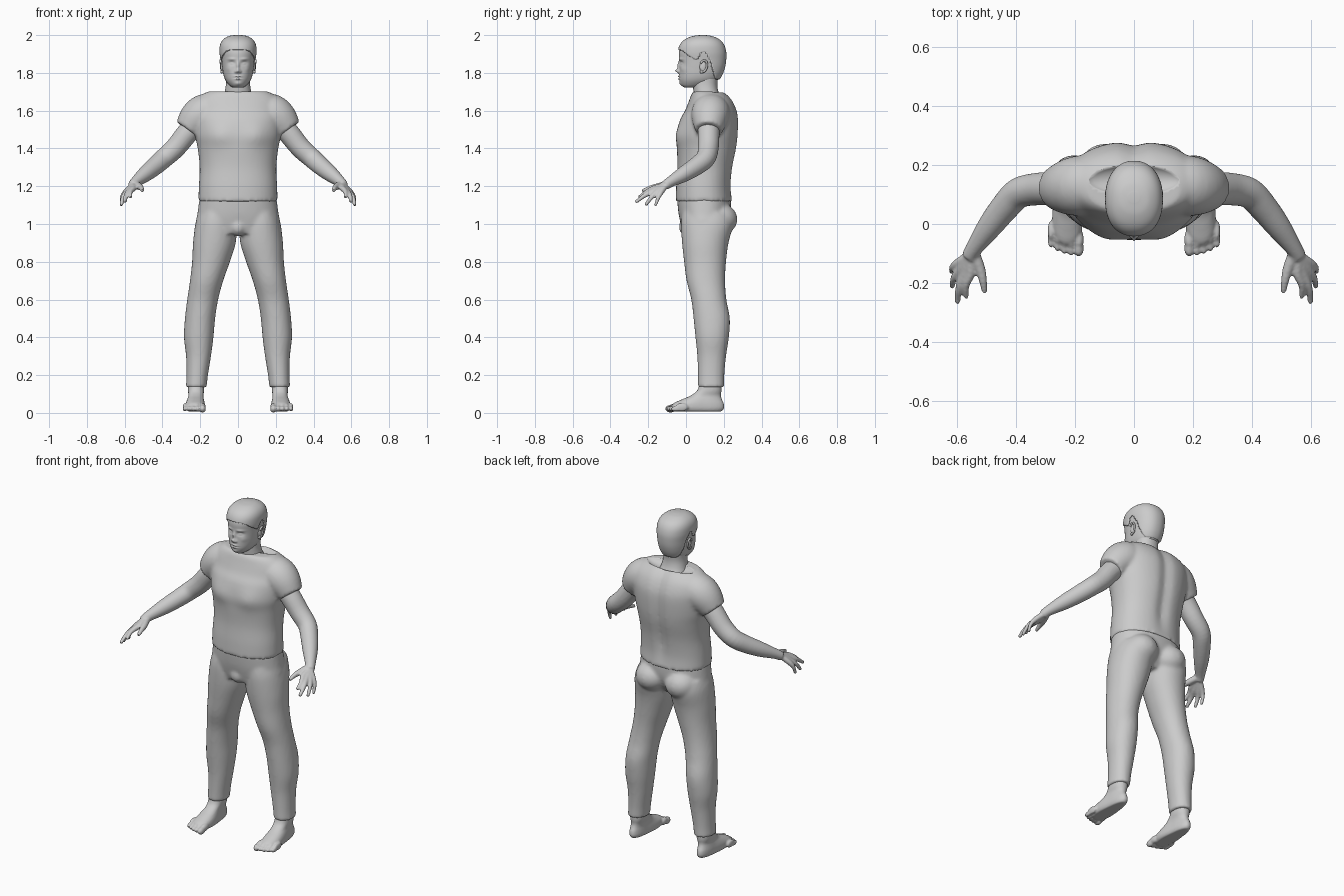
import bpy, bmesh, math
from mathutils import Vector, Matrix

if "Cube" in bpy.data.objects:
    bpy.data.objects.remove(bpy.data.objects["Cube"])

grey = bpy.data.materials.new("plain grey")
grey.diffuse_color = (0.6, 0.6, 0.6, 1)
grey.use_nodes = True
grey.node_tree.nodes["Principled BSDF"].inputs["Base Color"].default_value = grey.diffuse_color


def spline(keys, steps):
    """Catmull-Rom interpolation through tuples of any length."""
    out = []
    for i in range(len(keys) - 1):
        p = [keys[min(max(j, 0), len(keys) - 1)] for j in (i - 1, i, i + 1, i + 2)]
        for k in range(steps):
            t = k / steps
            out.append([0.5 * (2 * b + (c - a) * t + (2 * a - 5 * b + 4 * c - d) * t * t
                               + (3 * b - a - 3 * c + d) * t ** 3) for a, b, c, d in zip(*p)])
    return out + [list(keys[-1])]


def skin(bm, rings):
    """Join rings of points with quads and cap both ends."""
    vs = [[bm.verts.new(p) for p in r] for r in rings]
    n = len(vs[0])
    for a, b in zip(vs, vs[1:]):
        for i in range(n):
            bm.faces.new((a[i], a[(i + 1) % n], b[(i + 1) % n], b[i]))
    bm.faces.new(vs[0][::-1])
    bm.faces.new(vs[-1])


def loft(bm, keys, n=40, steps=5, power=2.2, shape=None, grow=0.0):
    """Level oval rings given as (z, centre x, half width, front y, back y)."""
    rings = []
    for z, cx, rx, yf, yb in spline(keys, steps):
        ring = []
        for i in range(n):
            a = 2 * math.pi * i / n
            c, s = math.cos(a), math.sin(a)
            x = cx + (rx + grow) * math.copysign(abs(c) ** (2 / power), c)
            y = (yf + yb) / 2 + ((yb - yf) / 2 + grow) * math.copysign(abs(s) ** (2 / power), s)
            p = Vector((x, y, z))
            ring.append(shape(p) if shape else p)
        rings.append(ring)
    skin(bm, rings)


def tube(bm, keys, n=16, steps=4):
    """Round tube along points given as (x, y, z, radius)."""
    pts = spline(keys, steps)
    rings = []
    for i, p in enumerate(pts):
        t = Vector(pts[min(i + 1, len(pts) - 1)][:3]) - Vector(pts[max(i - 1, 0)][:3])
        u = t.cross(Vector((0.31, 0.87, 0.38))).normalized()
        v = t.normalized().cross(u)
        rings.append([Vector(p[:3]) + p[3] * (u * math.cos(a) + v * math.sin(a))
                      for a in (2 * math.pi * k / n for k in range(n))])
    skin(bm, rings)


def ball(bm, centre, radii):
    m = Matrix.Translation(centre) @ Matrix.Diagonal((*radii, 1))
    bmesh.ops.create_uvsphere(bm, u_segments=24, v_segments=16, radius=1, matrix=m)


def finish(bm, name, voxel=None, smooth=4, mirror=False):
    bmesh.ops.recalc_face_normals(bm, faces=bm.faces)
    for f in bm.faces:
        f.smooth = True
    me = bpy.data.meshes.new(name)
    bm.to_mesh(me)
    bm.free()
    me.materials.append(grey)
    ob = bpy.data.objects.new(name, me)
    bpy.context.collection.objects.link(ob)
    if voxel:
        r = ob.modifiers.new("blend", 'REMESH')
        r.mode, r.voxel_size, r.use_smooth_shade = 'VOXEL', voxel, True
        s = ob.modifiers.new("soften", 'SMOOTH')
        s.factor, s.iterations = 0.5, smooth
    if mirror:
        ob.modifiers.new("both sides", 'MIRROR')
    return ob


# Shirt: trunk with spine groove, chest and short sleeves
def trunk(p):
    if p.y > 0.15:
        p.y -= 0.016 * math.exp(-(p.x / 0.035) ** 2) * min(1, max(0, (p.z - 1.12) / 0.15))
    else:
        p.y -= 0.012 * math.exp(-((abs(p.x) - 0.1) / 0.06) ** 2 - ((p.z - 1.47) / 0.06) ** 2)
    return p

bm = bmesh.new()
loft(bm, [(1.12, 0, .21, -.055, .245), (1.20, 0, .207, -.052, .24), (1.30, 0, .203, -.045, .25),
          (1.40, 0, .213, -.048, .27), (1.47, 0, .228, -.05, .278), (1.55, 0, .235, -.032, .28),
          (1.60, 0, .235, -.005, .272), (1.65, 0, .225, .015, .25), (1.685, 0, .19, .028, .22),
          (1.702, 0, .155, .04, .19)], n=64, shape=trunk)
for s in (-1, 1):
    tube(bm, [(s * .12, .135, 1.60, .095), (s * .18, .13, 1.585, .102),
              (s * .225, .125, 1.55, .094), (s * .268, .12, 1.497, .072)], n=32)
shirt = finish(bm, "shirt", .01, 4)

# Neck opening
bm = bmesh.new()
ball(bm, (0, .15, 1.715), (.165, .055, .045))
cutter = finish(bm, "neckline_cutter")
cutter.hide_render = True
cutter.display_type = 'WIRE'
cut = shirt.modifiers.new("neckline", 'BOOLEAN')
cut.object, cut.operation = cutter, 'DIFFERENCE'

# Trousers: hips, legs and seat
bm = bmesh.new()
loft(bm, [(.95, 0, .19, -.015, .18), (1.0, 0, .222, -.028, .215), (1.06, 0, .214, -.04, .235),
          (1.14, 0, .203, -.048, .238)], n=64)
for s in (-1, 1):
    loft(bm, [(.135, s * .221, .055, .063, .202), (.20, s * .216, .057, .063, .203),
              (.30, s * .209, .066, .06, .212), (.40, s * .208, .078, .05, .227),
              (.50, s * .201, .08, .04, .232), (.60, s * .187, .082, .028, .214),
              (.70, s * .166, .088, .003, .207), (.80, s * .143, .1, -.01, .212),
              (.90, s * .125, .113, -.021, .225), (1.0, s * .116, .11, -.026, .25),
              (1.06, s * .11, .098, -.02, .24)], power=2.1)
    ball(bm, (s * .098, .178, 1.025), (.094, .094, .085))
ball(bm, (0, .01, .985), (.045, .048, .05))
finish(bm, "trousers", .01, 4)

# Arms and hands
bm = bmesh.new()
tube(bm, [(.20, .125, 1.55, .06), (.265, .12, 1.485, .058), (.33, .118, 1.405, .055),
          (.39, .105, 1.35, .052), (.435, .06, 1.31, .049), (.49, -.01, 1.265, .042),
          (.54, -.08, 1.225, .029), (.558, -.11, 1.205, .026)], n=24)
fingers = [((.553, -.165, 1.19), (.568, -.25, 1.14), .012), ((.572, -.165, 1.178), (.598, -.267, 1.115), .0125),
           ((.588, -.152, 1.17), (.616, -.215, 1.098), .012), ((.597, -.132, 1.168), (.618, -.163, 1.095), .011)]
for base, tip, r in fingers:
    b, t = Vector(base), Vector(tip)
    mid = (b + t) / 2 + Vector((.008, 0, .006))
    tube(bm, [(.556, -.105, 1.207, .016), (*b, r + .004), (*mid, r), (*t, r * .75)], n=12)
tube(bm, [(.543, -.095, 1.212, .02), (.522, -.15, 1.198, .018), (.512, -.19, 1.19, .014),
          (.506, -.232, 1.175, .009)], n=12)
finish(bm, "arms", .006, 3, mirror=True)


# Feet with separate toes
def taper(p):
    k = min(1, max(0, (p.y + .04) / .14))
    p.x = .225 + (p.x - .225) * (1 - .28 * k)
    return p

bm = bmesh.new()
loft(bm, [(.008, .225, .05, -.06, .19), (.025, .225, .06, -.075, .202), (.05, .226, .06, -.066, .2),
          (.072, .225, .056, -.02, .19), (.092, .222, .054, .025, .185), (.12, .221, .06, .06, .188),
          (.17, .221, .06, .075, .188)], shape=taper)
for i in range(5):
    r = .017 if i == 0 else .0125 - .0006 * i
    x, y = .187 + .023 * i + (.003 if i else 0), -.082 + .0018 * i * i
    ball(bm, (x, y, .022), (r, .028, r + .004))
    ball(bm, (x, y + .03, .03), (r, .035, .022))
finish(bm, "feet", .006, 2, mirror=True)

# Face relief: (x, z, depth, width, height), mirrored in x
relief = [(0, 1.811, .02, .011, .011), (0, 1.838, .011, .008, .02), (.013, 1.806, .007, .006, .006),
          (.033, 1.852, -.011, .017, .01), (.033, 1.85, .007, .011, .005), (.035, 1.873, .005, .02, .006),
          (0, 1.781, .007, .018, .005), (0, 1.768, .007, .014, .005), (0, 1.7745, -.007, .02, .002),
          (0, 1.743, .005, .018, .01), (.052, 1.82, .004, .015, .015)]

def face(p):
    if p.y < .05:
        p.y -= sum(d * math.exp(-((abs(p.x) - x) / w) ** 2 - ((p.z - z) / h) ** 2)
                   for x, z, d, w, h in relief)
    return p

skull = [(1.722, 0, .026, -.008, .06), (1.735, 0, .046, -.024, .12), (1.76, 0, .066, -.034, .165),
         (1.79, 0, .077, -.036, .186), (1.83, 0, .083, -.035, .2), (1.87, 0, .087, -.036, .206),
         (1.91, 0, .091, -.037, .206), (1.945, 0, .088, -.026, .195), (1.97, 0, .073, -.002, .173),
         (1.987, 0, .045, .038, .135), (1.993, 0, .012, .08, .1)]

# Head and neck
bm = bmesh.new()
loft(bm, skull, n=160, steps=9, shape=face)
finish(bm, "head")
bm = bmesh.new()
loft(bm, [(1.60, 0, .085, .055, .215), (1.66, 0, .08, .045, .19), (1.70, 0, .07, .04, .172),
          (1.74, 0, .064, .036, .166), (1.79, 0, .064, .04, .172)])
finish(bm, "neck")


# Short hair cap, open around the face and ears
def hairline(y):
    if y < .055:
        return 1.925 - .65 * max(0, y + .035)
    if y < .13:
        return 1.862 + .05 * math.sin(math.pi * (y - .055) / .075)
    return max(1.765, 1.862 - 3.5 * (y - .13))

bm = bmesh.new()
loft(bm, skull, n=96, steps=9, grow=.007)
for v in bm.verts:
    v.co.z += .007 * max(0, (v.co.z - 1.9) / .093)
away = []
for f in bm.faces:
    c = f.calc_center_median()
    if c.z < hairline(c.y):
        away.append(f)
bmesh.ops.delete(bm, geom=away, context='FACES')
hair = finish(bm, "hair")
thick = hair.modifiers.new("thickness", 'SOLIDIFY')
thick.thickness, thick.offset = .009, -1

# Ears: inner bowl and curled rim
bm = bmesh.new()
ball(bm, (.083, .09, 1.832), (.009, .018, .03))
rim = []
for i in range(10):
    a = math.radians(-120 + 30 * i)
    rim.append((.09 + .003 * math.sin(a), .092 + .019 * math.cos(a) + .005 * math.sin(a),
                1.835 + .031 * math.sin(a), .0055))
tube(bm, rim, n=10)
ball(bm, (.085, .082, 1.806), (.007, .008, .01))
finish(bm, "ears", mirror=True)
